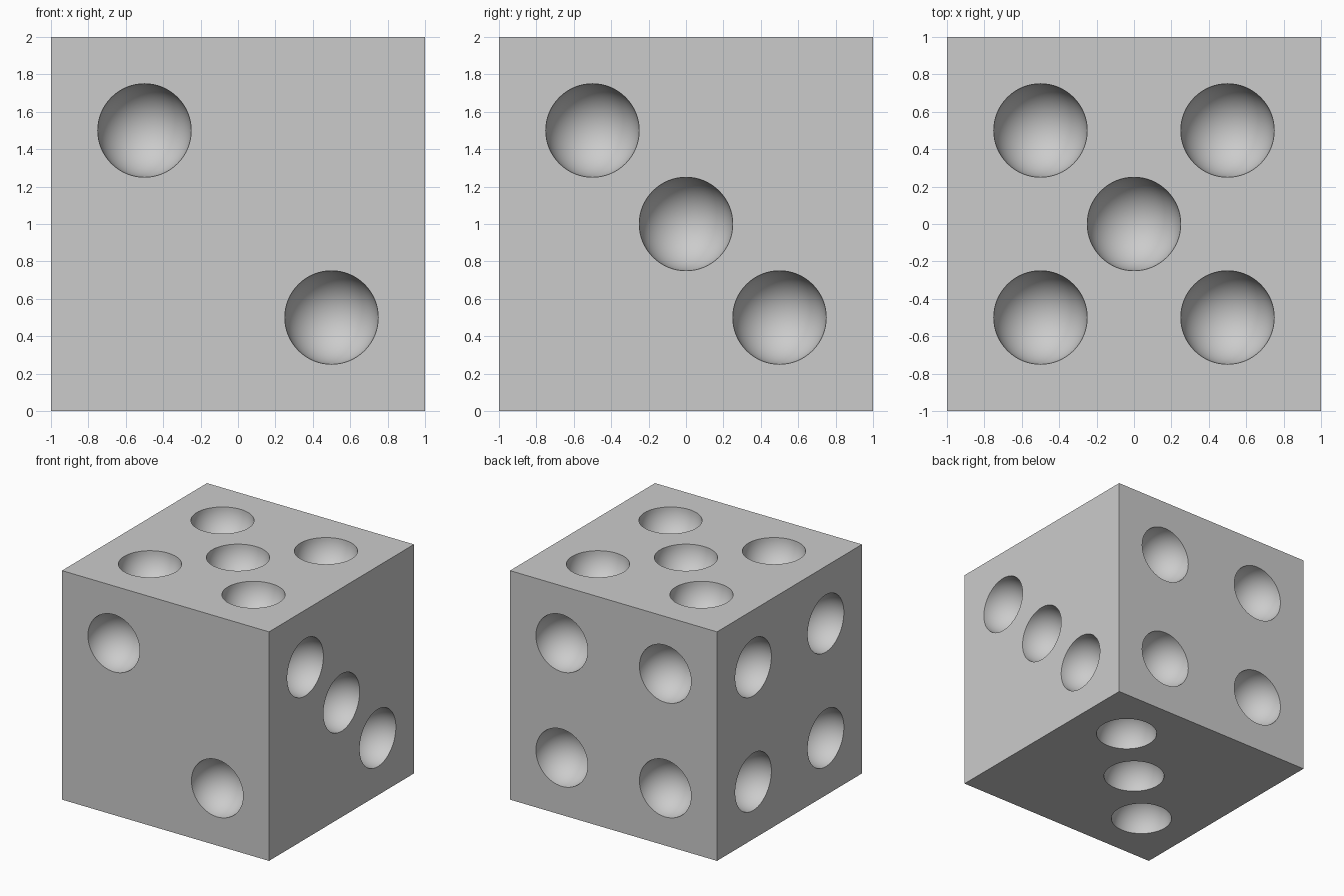
import bpy
import bmesh
from math import sin, cos, pi
from mathutils import Vector, Matrix

if "Cube" in bpy.data.objects:
    bpy.data.objects.remove(bpy.data.objects["Cube"], do_unlink=True)

RADIUS, OFFSET, RINGS, SEGMENTS = 0.25, 0.5, 16, 64

grey = bpy.data.materials.new("plain grey")
grey.use_nodes = True
grey.diffuse_color = (0.6, 0.6, 0.6, 1)
grey.node_tree.nodes["Principled BSDF"].inputs["Base Color"].default_value = (0.6, 0.6, 0.6, 1)


def new_object(name, bm):
    mesh = bpy.data.meshes.new(name)
    bm.to_mesh(mesh)
    bm.free()
    mesh.materials.append(grey)
    obj = bpy.data.objects.new(name, mesh)
    bpy.context.collection.objects.link(obj)
    return obj


def add_bowl(bm, centre, normal):
    """Closed half ball with a short straight lip that sticks out of the face."""
    rot = normal.to_track_quat('Z', 'Y').to_matrix().to_4x4()
    place = Matrix.Translation(centre) @ rot
    profile = [(RADIUS * sin(a), -RADIUS * cos(a))
               for a in (pi / 2 * i / RINGS for i in range(1, RINGS + 1))]
    profile.append((RADIUS, 0.1))
    rings = [[bm.verts.new(place @ Vector((r * cos(t), r * sin(t), z)))
              for t in (2 * pi * k / SEGMENTS for k in range(SEGMENTS))]
             for r, z in profile]
    pole = bm.verts.new(place @ Vector((0, 0, -RADIUS)))
    for k in range(SEGMENTS):
        n = (k + 1) % SEGMENTS
        bm.faces.new((pole, rings[0][n], rings[0][k]))
        for low, high in zip(rings, rings[1:]):
            bm.faces.new((low[k], low[n], high[n], high[k]))
    bm.faces.new(rings[-1])


# Cube body
bm = bmesh.new()
bmesh.ops.create_cube(bm, size=2, matrix=Matrix.Translation((0, 0, 1)))
body = new_object("dice_body", bm)

# Pip layouts on each face, as signs along two in-plane axes
X, Y, Z = Vector((1, 0, 0)), Vector((0, 1, 0)), Vector((0, 0, 1))
falling = [(-1, 1), (1, -1)]
rising = [(-1, -1), (1, 1)]
middle = [(0, 0)]
faces = [
    (-Y, X, Z, falling),                     # front
    (X, Y, Z, falling + middle),             # right-hand view
    (Z, X, Y, falling + rising + middle),    # top
    (Y, X, Z, falling + rising),             # back
    (-X, Y, Z, falling + rising),            # opposite side
    (-Z, X, Y, rising + middle),             # bottom
]

# Cutter made of all the pip bowls
bm = bmesh.new()
for normal, u, v, pips in faces:
    for a, b in pips:
        add_bowl(bm, Z + normal + (u * a + v * b) * OFFSET, normal)
bmesh.ops.recalc_face_normals(bm, faces=bm.faces)
cutter = new_object("pip_cutter", bm)
cutter.hide_render = True

# Carve the pips, then drop the cutter
mod = body.modifiers.new("pips", 'BOOLEAN')
mod.operation = 'DIFFERENCE'
mod.solver = 'EXACT'
mod.object = cutter
bpy.ops.object.select_all(action='DESELECT')
bpy.context.view_layer.objects.active = body
body.select_set(True)
bpy.ops.object.modifier_apply(modifier=mod.name)
bpy.data.objects.remove(cutter, do_unlink=True)

# Smooth bowls, crisp rims and cube edges
bpy.ops.object.shade_smooth_by_angle(angle=pi / 6)
